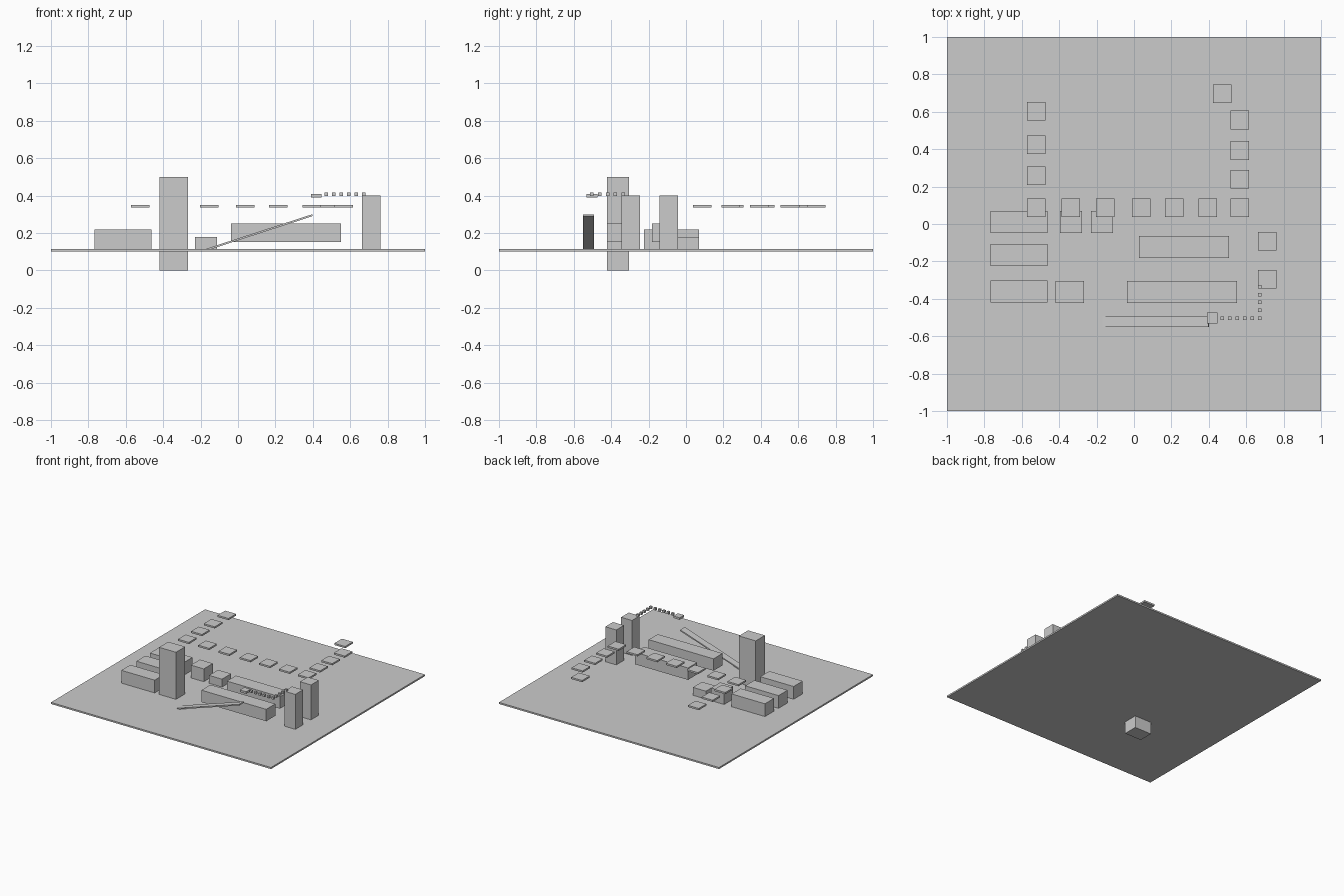
import bpy
import bmesh
import math

if "Cube" in bpy.data.objects:
    bpy.data.objects.remove(bpy.data.objects["Cube"])


def box(name, x, y, z):
    """Box from (min, max) ranges on each axis."""
    bm = bmesh.new()
    bmesh.ops.create_cube(bm, size=1)
    for v in bm.verts:
        v.co = [r[0] + (c + 0.5) * (r[1] - r[0]) for c, r in zip(v.co, (x, y, z))]
    mesh = bpy.data.meshes.new(name)
    bm.to_mesh(mesh)
    bm.free()
    ob = bpy.data.objects.new(name, mesh)
    bpy.context.collection.objects.link(ob)
    return ob


def tile(name, x, y, size, z):
    """Square block centred on x, y."""
    h = size / 2
    return box(name, (x - h, x + h), (y - h, y + h), z)


# ground slab and the tower that passes through it
TOP = 0.113
box("slab", (-1, 1), (-1, 1), (0.1, TOP))
box("tower", (-0.421, -0.268), (-0.423, -0.304), (0, 0.5))

# three low blocks on the left
for i, y in enumerate((0.01, -0.166, -0.362)):
    box(f"low_block_{i}", (-0.766, -0.463), (y - 0.059, y + 0.059), (TOP, 0.218))

# two stepping cubes
for i, (x, top) in enumerate(((-0.336, 0.218), (-0.17, 0.178))):
    box(f"step_cube_{i}", (x - 0.059, x + 0.059), (-0.049, 0.069), (TOP, top))

# raised long beams
box("long_beam_back", (0.026, 0.509), (-0.182, -0.063), (0.152, 0.25))
box("long_beam_front", (-0.037, 0.552), (-0.422, -0.304), (0.152, 0.25))

# pillars on the right
for i, y in enumerate((-0.092, -0.296)):
    tile(f"pillar_{i}", 0.713, y, 0.1, (TOP, 0.4))

# path of floating plates
path = [(-0.523, y) for y in (0.602, 0.423, 0.258)]
path += [(x, 0.088) for x in (-0.523, -0.339, -0.155, 0.038, 0.215, 0.394, 0.566)]
path += [(0.566, y) for y in (0.238, 0.393, 0.556)] + [(0.472, 0.696)]
for i, (x, y) in enumerate(path):
    tile(f"plate_{i}", x, y, 0.099, (0.336, 0.35))

# landing and trail of tiny cubes
tile("landing", 0.418, -0.503, 0.057, (0.391, 0.408))
trail = [(0.472 + 0.04 * i, -0.503) for i in range(6)]
trail += [(0.672, -0.461 + 0.0415 * i) for i in range(4)]
for i, (x, y) in enumerate(trail):
    tile(f"trail_cube_{i}", x, y, 0.019, (0.398, 0.417))

# sloping ramp, hinged at its upper end
ramp = box("ramp", (-0.595, 0), (-0.552, -0.493), (-0.01, 0))
ramp.location = (0.397, 0, 0.3)
ramp.rotation_euler.y = -math.atan(0.325)
